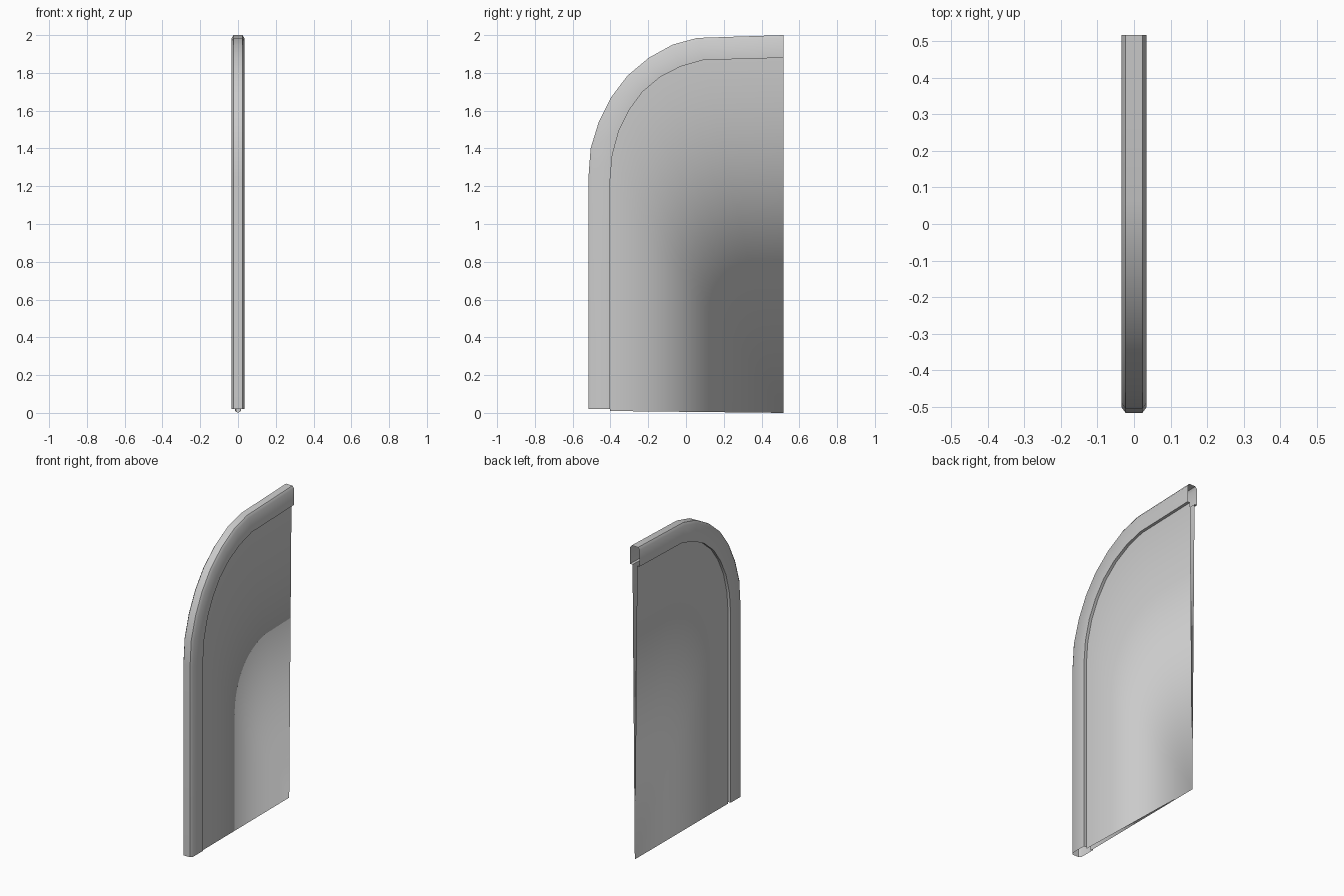
import bpy, bmesh

if "Cube" in bpy.data.objects:
    bpy.data.objects.remove(bpy.data.objects["Cube"])

# Outer and inner edge of the arched rim, as (y, z)
OUTER = [(-0.517, 0.02), (-0.517, 1.24), (-0.505, 1.40), (-0.462, 1.54), (-0.397, 1.67),
         (-0.31, 1.785), (-0.197, 1.88), (-0.07, 1.95), (0.06, 1.985), (0.517, 2.0)]
INNER = [(-0.403, 0.02), (-0.403, 1.22), (-0.39, 1.365), (-0.355, 1.495), (-0.30, 1.605),
         (-0.23, 1.70), (-0.137, 1.778), (-0.03, 1.833), (0.09, 1.868), (0.517, 1.88)]
# Half cross-section of the rim: (fraction from outer to inner edge, x)
HALF = [(0, 0.023), (0.13, 0.034), (1, 0.034), (1, 0.016)]
SECTION = [(t, -x) for t, x in reversed(HALF)] + HALF


def finish(name, bm):
    mesh = bpy.data.meshes.new(name)
    bm.to_mesh(mesh)
    bm.free()
    obj = bpy.data.objects.new(name, mesh)
    bpy.context.collection.objects.link(obj)
    bpy.ops.object.select_all(action='DESELECT')
    obj.select_set(True)
    bpy.context.view_layer.objects.active = obj
    bpy.ops.object.shade_smooth_by_angle(angle=0.9)
    return obj


# Rim: hollow channel swept along the arch, open at both ends
bm = bmesh.new()
rings = []
for (oy, oz), (iy, iz) in zip(OUTER, INNER):
    rings.append([bm.verts.new((x, oy + (iy - oy) * t, oz + (iz - oz) * t)) for t, x in SECTION])
for a, b in zip(rings, rings[1:]):
    for j in range(len(SECTION) - 1):
        bm.faces.new((a[j], b[j], b[j + 1], a[j + 1]))
finish("arched_rim", bm)

# Panel: two sheets that pinch together at the lower back corner
bm = bmesh.new()
apex = bm.verts.new((0, 0.517, 0))
edge = [(-0.403, 0.01)] + INNER[1:]
for side in (1, -1):
    vs = [bm.verts.new((side * 0.016, y, z)) for y, z in edge]
    for a, b in zip(vs, vs[1:]):
        bm.faces.new((apex, b, a) if side > 0 else (apex, a, b))
for f in bm.faces:
    f.normal_update()
    if f.normal.x * f.calc_center_median().x < 0:
        f.normal_flip()
finish("door_panel", bm)
